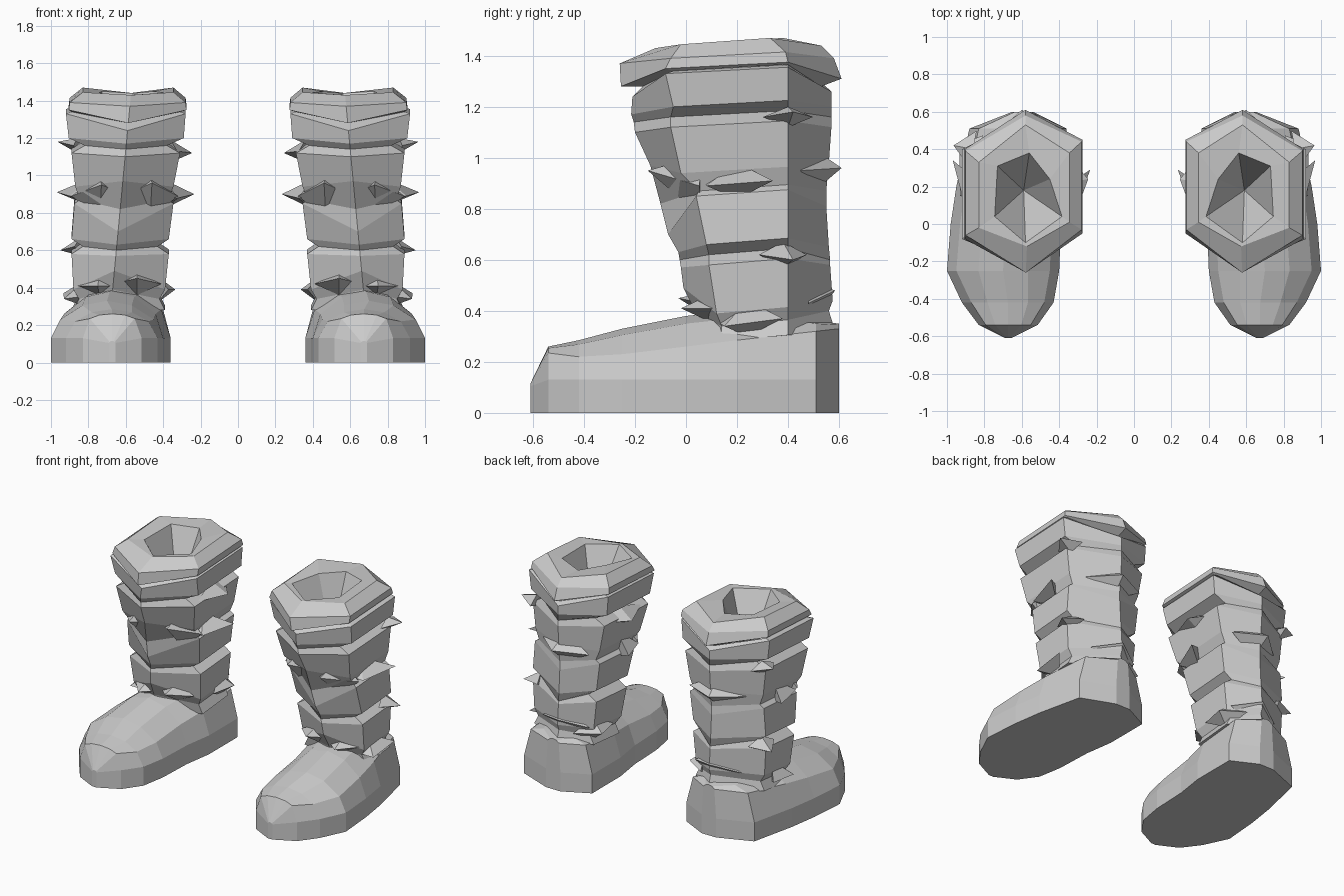
import bpy, bmesh
from mathutils import Vector


def finish(bm, name):
    """Turn a bmesh into an object mirrored across x = 0."""
    bmesh.ops.recalc_face_normals(bm, faces=bm.faces[:])
    me = bpy.data.meshes.new(name)
    bm.to_mesh(me)
    bm.free()
    ob = bpy.data.objects.new(name, me)
    bpy.context.collection.objects.link(ob)
    mod = ob.modifiers.new("pair", 'MIRROR')
    mod.use_mirror_merge = False
    return ob


def loft(bm, rings):
    """Skin a list of closed rings and return the vertex loops."""
    loops = [[bm.verts.new(p) for p in r] for r in rings]
    n = len(loops[0])
    for a, b in zip(loops, loops[1:]):
        for i in range(n):
            j = (i + 1) % n
            bm.faces.new((a[i], a[j], b[j], b[i]))
    return loops


def hex_ring(xi, xo, yf, ys, yb, zf, zs, zb, yq=0.42):
    """Six-sided leg section with points at front and back."""
    xf = 0.707 - 0.094 * zf
    return [(xf, yf, zf), (xo, ys, zs), (xo, yq - .02, zs + 0.025),
            (0.58, yb, zb), (xi, yq + 0.03, zs + 0.025), (xi, ys + 0.03, zs)]


# Foot: sections along y (y, inner x, outer x, shoulder z, ridge z)
stations = [(-.61, .655, .69, .11, .115), (-.54, .515, .83, .235, .26),
            (-.42, .43, .92, .22, .285), (-.25, .40, 1.0, .23, .33),
            (0, .39, .98, .26, .38), (.2, .36, .95, .285, .40),
            (.51, .36, .88, .32, .36), (.60, .54, .65, .33, .35)]


def foot_section(y, xi, xo, zs, zr):
    w = xo - xi
    ins, q = min(.05, .12 * w), .28 * w
    zm, zq = min(.13, zs * .95), zs + .75 * (zr - zs)
    return [(xi, y, 0), (xi, y, zm), (xi + ins, y, zs), (xi + q, y, zq),
            ((xi + xo) / 2, y, zr), (xo - q, y, zq), (xo - ins, y, zs),
            (xo, y, zm), (xo, y, 0)]


bm = bmesh.new()
loops = loft(bm, [foot_section(*s) for s in stations])
bm.faces.new(loops[0])
bm.faces.new(loops[-1])
finish(bm, "boot_foot")

# Leg: bands with pinched slits
# (inner x, outer x, front y, side y, back y, front z, side z, back z)
leg_rows = [
    (.39, .88, .08, .14, .585, .30, .28, .32),
    (.42, .85, .04, .14, .56, .39, .34, .40),
    (.39, .88, -.01, .12, .575, .49, .39, .44),
    (.37, .89, -.02, .09, .565, .57, .58, .58),
    (.43, .83, -.025, .09, .565, .60, .62, .60),
    (.37, .89, -.03, .08, .56, .63, .66, .65),
    (.345, .875, -.07, .04, .55, .70, .85, .81),
    (.375, .845, -.10, .05, .55, .82, .87, .87),
    (.345, .87, -.14, -.02, .56, .97, .94, .98),
    (.31, .89, -.20, -.06, .57, 1.10, 1.12, 1.12),
    (.38, .82, -.205, -.06, .57, 1.14, 1.16, 1.16),
    (.29, .905, -.215, -.05, .57, 1.17, 1.20, 1.20),
    (.28, .92, -.21, -.08, .57, 1.24, 1.33, 1.26),
    (.31, .89, -.17, -.05, .53, 1.28, 1.34, 1.28)]
bm = bmesh.new()
loops = loft(bm, [hex_ring(*r) for r in leg_rows])
bm.faces.new(loops[0])
finish(bm, "boot_leg")

# Cuff: thick rolled rim
cuff_rows = [
    (.31, .89, -.17, -.05, .53, 1.28, 1.34, 1.28, .40),
    (.275, .905, -.255, -.08, .61, 1.28, 1.35, 1.31, .42),
    (.28, .90, -.26, -.06, .58, 1.37, 1.39, 1.39, .41),
    (.345, .83, -.12, -.02, .53, 1.43, 1.445, 1.44, .35)]
bm = bmesh.new()
rings = [hex_ring(*r) for r in cuff_rows]
# Opening: six-sided hole narrowing to a point inside
rings.append([(.58, -.10, 1.43), (.745, .04, 1.44), (.73, .31, 1.45),
              (.56, .38, 1.44), (.45, .24, 1.45), (.385, .04, 1.44)])
rim = loft(bm, rings)[-1]
apex = bm.verts.new((.59, .18, 1.03))
for i in range(6):
    bm.faces.new((rim[i], rim[(i + 1) % 6], apex))
finish(bm, "boot_cuff")

# Wrinkles: broad pointed folds (base, tip, half width, half height)
folds = [
    ((.86, .40, 1.16), (.965, .42, 1.18), .10, .04),
    ((.36, .22, 1.13), (.245, .24, 1.12), .20, .06),
    ((.47, .06, .89), (.46, -.12, .96), .15, .12),
    ((.74, .06, .89), (.73, -.15, .95), .15, .12),
    ((.58, .48, .95), (.60, .61, .96), .20, .10),
    ((.40, .18, .90), (.32, .06, .88), .20, .08),
    ((.80, .20, .91), (.90, .08, .89), .22, .07),
    ((.84, .38, .62), (.95, .42, .60), .10, .05),
    ((.43, .40, .39), (.335, .44, .39), .15, .07),
    ((.82, .24, .37), (.93, .15, .34), .18, .07),
    ((.54, .11, .42), (.54, -.03, .45), .13, .06),
    ((.74, .11, .41), (.75, -.02, .41), .13, .06),
    ((.58, .48, .43), (.58, .585, .48), .18, .08)]
bm = bmesh.new()
for base, tip, w, h in folds:
    c, t, up = Vector(base), Vector(tip), Vector((0, 0, 1))
    side = (t - c).cross(up).normalized() * w
    ring = [bm.verts.new(c + d) for d in (side, up * h, -side, -up * h)]
    v = bm.verts.new(t)
    bm.faces.new(ring)
    for i in range(4):
        bm.faces.new((ring[i], ring[(i + 1) % 4], v))
finish(bm, "boot_wrinkles")
